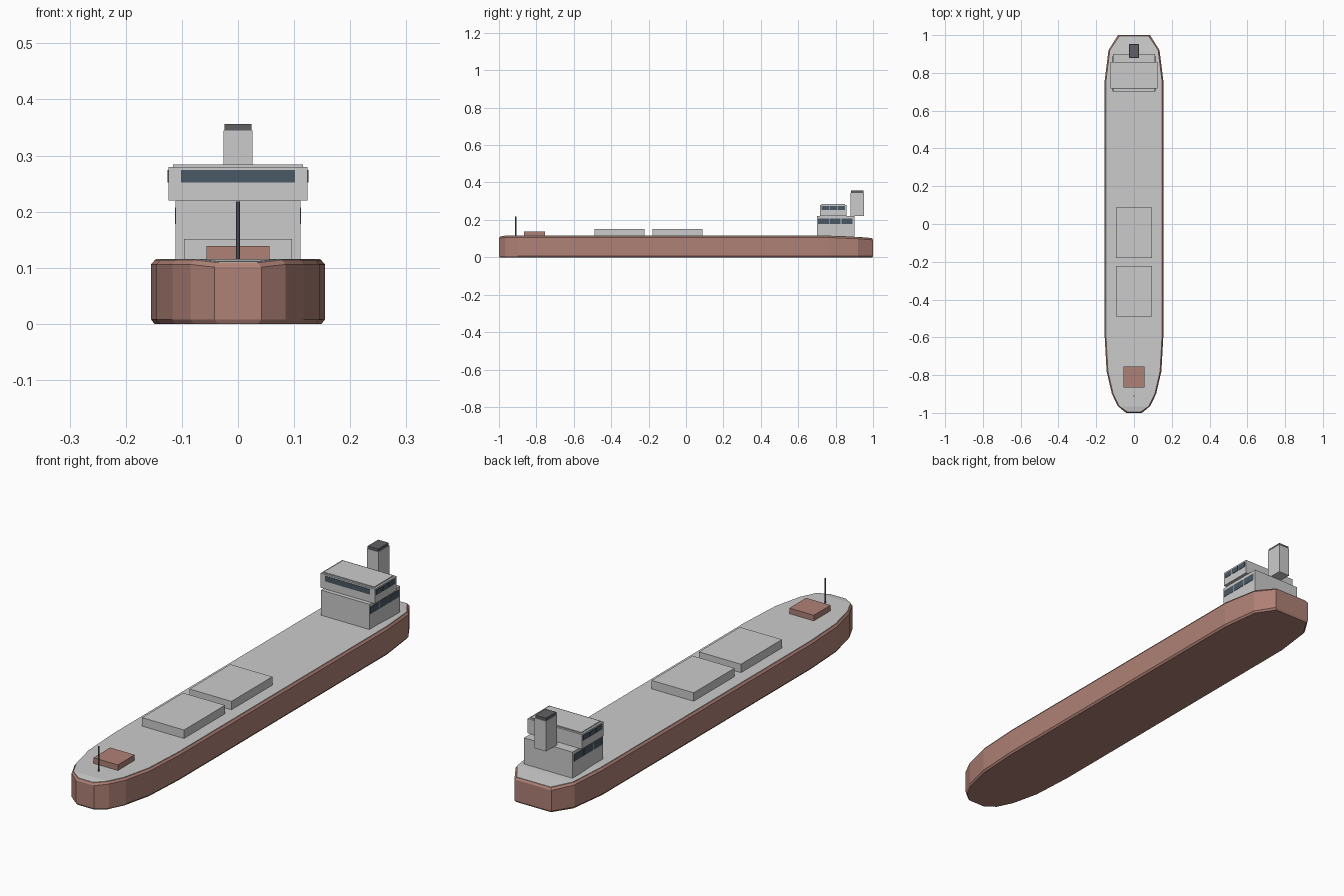
import bpy

if "Cube" in bpy.data.objects:
    bpy.data.objects.remove(bpy.data.objects["Cube"])

def material(name, rgb):
    m = bpy.data.materials.new(name)
    m.diffuse_color = (*rgb, 1)
    m.use_nodes = True
    m.node_tree.nodes["Principled BSDF"].inputs["Base Color"].default_value = m.diffuse_color
    return m

RED = material("hull_red", (0.43, 0.22, 0.18))
GLASS = material("dark_glass", (0.07, 0.10, 0.13))
DARK = material("dark_metal", (0.12, 0.12, 0.13))

def mesh(name, verts, faces, mat=None):
    me = bpy.data.meshes.new(name)
    me.from_pydata(verts, [], faces)
    me.update()
    ob = bpy.data.objects.new(name, me)
    bpy.context.collection.objects.link(ob)
    if mat:
        me.materials.append(mat)
    return ob

def box(name, x0, x1, y0, y1, z0, z1, mat=None):
    v = [(x, y, z) for z in (z0, z1) for x, y in ((x0, y0), (x1, y0), (x1, y1), (x0, y1))]
    f = [(3, 2, 1, 0), (4, 5, 6, 7)] + [(i, (i + 1) % 4, (i + 1) % 4 + 4, i + 4) for i in range(4)]
    return mesh(name, v, f, mat)

def loft(name, stations, profile, mat=None):
    """Skin symmetric sections; profile(w, top) gives (x, z, end_inset) from keel to deck."""
    verts, faces = [], []
    last = len(stations) - 1
    for i, (y, w, top) in enumerate(stations):
        half = profile(w, top)
        sign = 1 if i == 0 else -1 if i == last else 0
        ring = half + [(-x, z, d) for x, z, d in reversed(half)]
        verts += [(x, y + sign * d, z) for x, z, d in ring]
    n = len(ring)
    for i in range(last):
        for j in range(n):
            a, b = i * n + j, i * n + (j + 1) % n
            faces.append((a, a + n, b + n, b))
    # end caps as strips between matching left and right points
    for j in range(n // 2 - 1):
        q = (j, j + 1, n - 2 - j, n - 1 - j)
        faces.append(q)
        faces.append(tuple(last * n + k for k in reversed(q)))
    return mesh(name, verts, faces, mat)

# Hull stations: y, half width, deck height
STATIONS = [(-1.0, 0.042, 0.109), (-0.965, 0.085, 0.114), (-0.9, 0.117, 0.114),
            (-0.78, 0.145, 0.114), (-0.6, 0.155, 0.114), (0.76, 0.155, 0.114),
            (0.92, 0.135, 0.107), (1.0, 0.085, 0.101)]
loft("hull", STATIONS, lambda w, t: [(w - 0.006, 0, 0.004), (w, 0.008, 0),
                                     (w, t - 0.008, 0), (w - 0.007, t, 0.005)], RED)

# Deck plating just above the hull
loft("deck", STATIONS, lambda w, t: [(w - 0.008, t - 0.002, 0.006), (w - 0.008, t + 0.002, 0.006)])

# Cargo hatches and forecastle
box("hatch_forward", -0.096, 0.096, -0.49, -0.222, 0.112, 0.151)
box("hatch_aft", -0.096, 0.096, -0.18, 0.087, 0.112, 0.151)
box("forecastle_house", -0.056, 0.056, -0.865, -0.755, 0.112, 0.139, RED)

# Bow mast
bpy.ops.mesh.primitive_cylinder_add(vertices=8, radius=0.0035, depth=0.102, location=(0, -0.91, 0.167))
mast = bpy.context.object
mast.name = "bow_mast"
mast.data.materials.append(DARK)

# Deckhouse, bridge and roof
box("deckhouse", -0.111, 0.111, 0.70, 0.90, 0.112, 0.22)
box("bridge", -0.124, 0.124, 0.717, 0.858, 0.22, 0.28)
box("bridge_roof", -0.116, 0.116, 0.725, 0.85, 0.28, 0.284)

# Funnel with dark cap
box("funnel", -0.026, 0.026, 0.88, 0.952, 0.22, 0.345)
box("funnel_cap", -0.024, 0.024, 0.882, 0.95, 0.345, 0.356, DARK)

# Windows: one wide front pane, three panes per side on both levels
box("bridge_front_window", -0.102, 0.102, 0.7155, 0.72, 0.252, 0.274, GLASS)

def side_windows(name, x, y0, y1, z0, z1):
    gap = 0.004
    step = (y1 - y0 + gap) / 3
    for side, s in (("right", 1), ("left", -1)):
        xs = sorted((s * (x - 0.004), s * (x + 0.0015)))
        for i in range(3):
            a = y0 + i * step
            box(f"{name}_{side}_{i + 1}", xs[0], xs[1], a, a + step - gap, z0, z1, GLASS)

side_windows("bridge_window", 0.124, 0.725, 0.85, 0.252, 0.274)
side_windows("deckhouse_window", 0.111, 0.705, 0.89, 0.178, 0.207)
